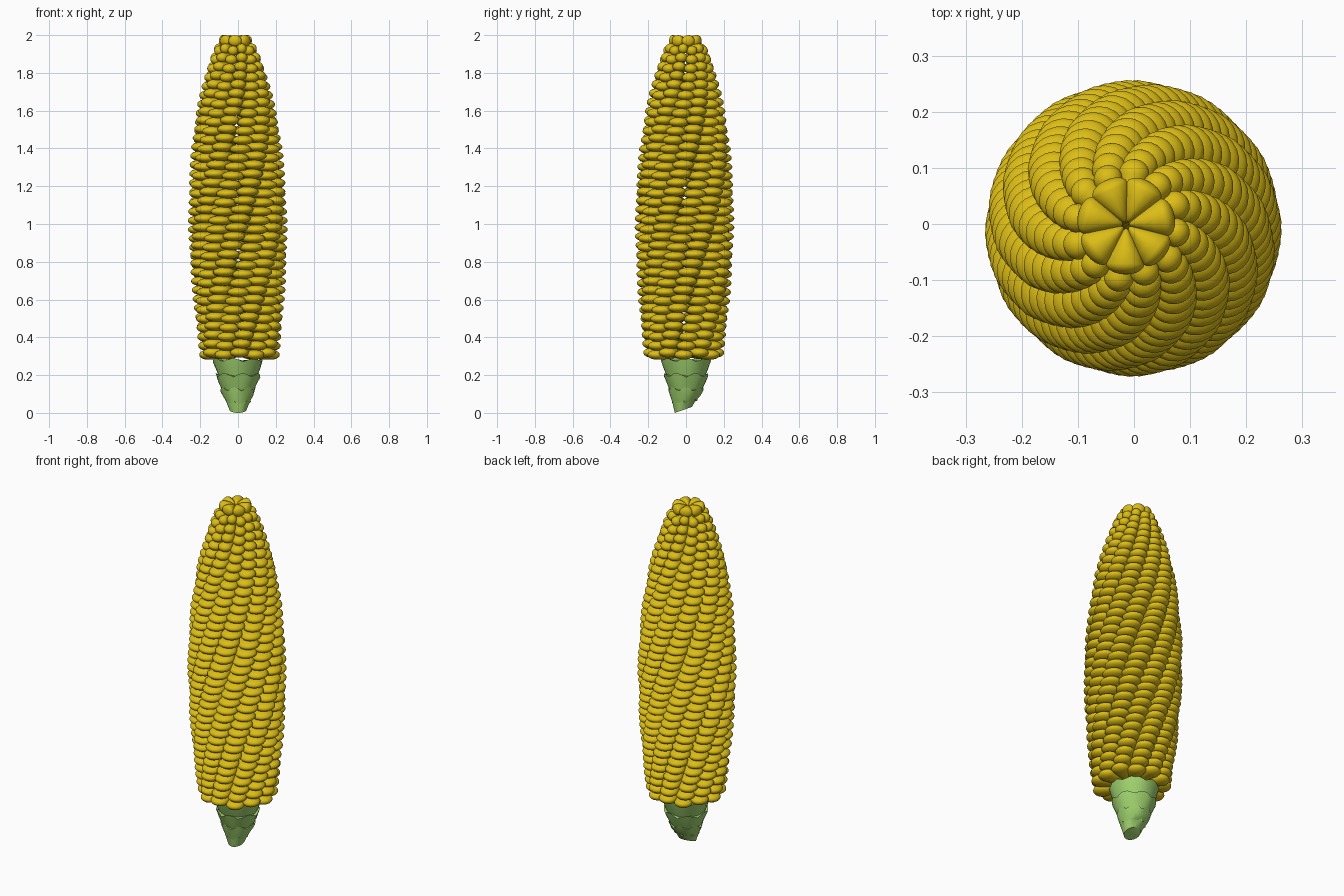
import bpy, bmesh, math

if "Cube" in bpy.data.objects:
    bpy.data.objects.remove(bpy.data.objects["Cube"])

ROWS, COLS, TWIST = 36, 12, math.radians(150)
Z0, Z1 = 0.308, 1.965
PROFILE = [(0.30, .212), (0.4, .224), (0.6, .245), (0.8, .259), (1.0, .265), (1.2, .260),
           (1.4, .244), (1.6, .214), (1.7, .191), (1.8, .162), (1.9, .128), (1.96, .098), (2.0, .07)]


def radius(z):
    for (a, ra), (b, rb) in zip(PROFILE, PROFILE[1:]):
        if z <= b:
            return ra + (rb - ra) * max(0, z - a) / (b - a)
    return PROFILE[-1][1]


def material(name, col):
    m = bpy.data.materials.new(name)
    m.diffuse_color = (*col, 1)
    m.use_nodes = True
    m.node_tree.nodes["Principled BSDF"].inputs["Base Color"].default_value = m.diffuse_color
    return m


def finish(name, bm, mat):
    bmesh.ops.recalc_face_normals(bm, faces=bm.faces)
    me = bpy.data.meshes.new(name)
    bm.to_mesh(me)
    bm.free()
    for p in me.polygons:
        p.use_smooth = True
    me.materials.append(mat)
    ob = bpy.data.objects.new(name, me)
    bpy.context.collection.objects.link(ob)
    return ob


yellow = material("kernel yellow", (0.72, 0.51, 0.008))
green = material("stalk green", (0.36, 0.66, 0.16))

# unit kernel: a sphere whose pole axis is the radial direction
unit = bmesh.new()
bmesh.ops.create_uvsphere(unit, u_segments=14, v_segments=10, radius=1)
unit.verts.index_update()
UV = [(v.co.z, v.co.x, v.co.y) for v in unit.verts]
UF = [[v.index for v in f.verts] for f in unit.faces]
unit.free()


def kernel(bm, z, ang, R, cols, high):
    """Rounded outer end, wedge-shaped root running in to the cob axis."""
    bulge = R * 0.22
    core = R - bulge
    half = math.pi * core / cols * 1.14
    t = (z - Z0) / (Z1 - Z0)
    cx, cy = 0.008 - 0.022 * t, -0.012 + 0.01 * t
    vs = []
    for a, b, c in UV:
        if a > 0:
            r, w = core + a * bulge, half * b
        else:
            r, w = core * (1 + 0.92 * a), half * b * (1 + 0.6 * a)
        vs.append(bm.verts.new((cx + r * math.cos(ang) - w * math.sin(ang),
                                cy + r * math.sin(ang) + w * math.cos(ang), z + c * high)))
    for f in UF:
        bm.faces.new([vs[i] for i in f])


# twisted columns of kernels, neighbouring columns staggered
bm = bmesh.new()
step = (Z1 - Z0) / (ROWS - 1)
for i in range(ROWS - 1):
    for j in range(COLS):
        z = Z0 + i * step + (0.011 if j % 2 else 0)
        ang = 2 * math.pi * j / COLS + TWIST * i / ROWS
        kernel(bm, z, ang, radius(z), COLS, 0.0265)
# crown of seven larger kernels
for j in range(7):
    kernel(bm, 1.97, 2 * math.pi * j / 7 + 0.2, 0.088, 7, 0.03)
finish("kernels", bm, yellow)

# stalk: overlapping scalloped bract cups, bending forward at the foot
SEG = 32


def stalk_ring(bm, z, r, wave, phase):
    out = []
    for k in range(SEG):
        a = 2 * math.pi * k / SEG
        s = abs(math.sin(3.5 * a + phase)) if wave else 0
        zz = z - wave * (1 - s)
        y0 = -0.014 * max(0, 1 - zz / 0.12)
        zz += 0.35 * (r * math.sin(a) + r) * max(0, 1 - z / 0.09)
        out.append(bm.verts.new((r * math.cos(a), y0 + r * math.sin(a), zz)))
    return out


bm = bmesh.new()
TIERS = [(0.0, 0.045, 0.075, 0.068, 0), (0.04, 0.058, 0.135, 0.093, 1),
         (0.10, 0.075, 0.21, 0.118, 0), (0.17, 0.092, 0.29, 0.133, 1)]
for zb, rb, zt, rt, ph in TIERS:
    zm = zb + (zt - zb) * 0.55
    rings = [stalk_ring(bm, zb, rb, 0, 0), stalk_ring(bm, zm, rb + (rt - rb) * 0.65, 0, 0),
             stalk_ring(bm, zt, rt, 0.022, ph * math.pi / 2),
             stalk_ring(bm, zt - 0.012, rt * 0.8, 0, 0)]
    for lo, hi in zip(rings, rings[1:]):
        for k in range(SEG):
            n = (k + 1) % SEG
            bm.faces.new((lo[k], lo[n], hi[n], hi[k]))
    bm.faces.new(rings[0])
    bm.faces.new(rings[-1])
stalk = finish("stalk", bm, green)
bpy.context.view_layer.objects.active = stalk
stalk.select_set(True)
bpy.ops.object.shade_smooth_by_angle(angle=math.radians(40))
